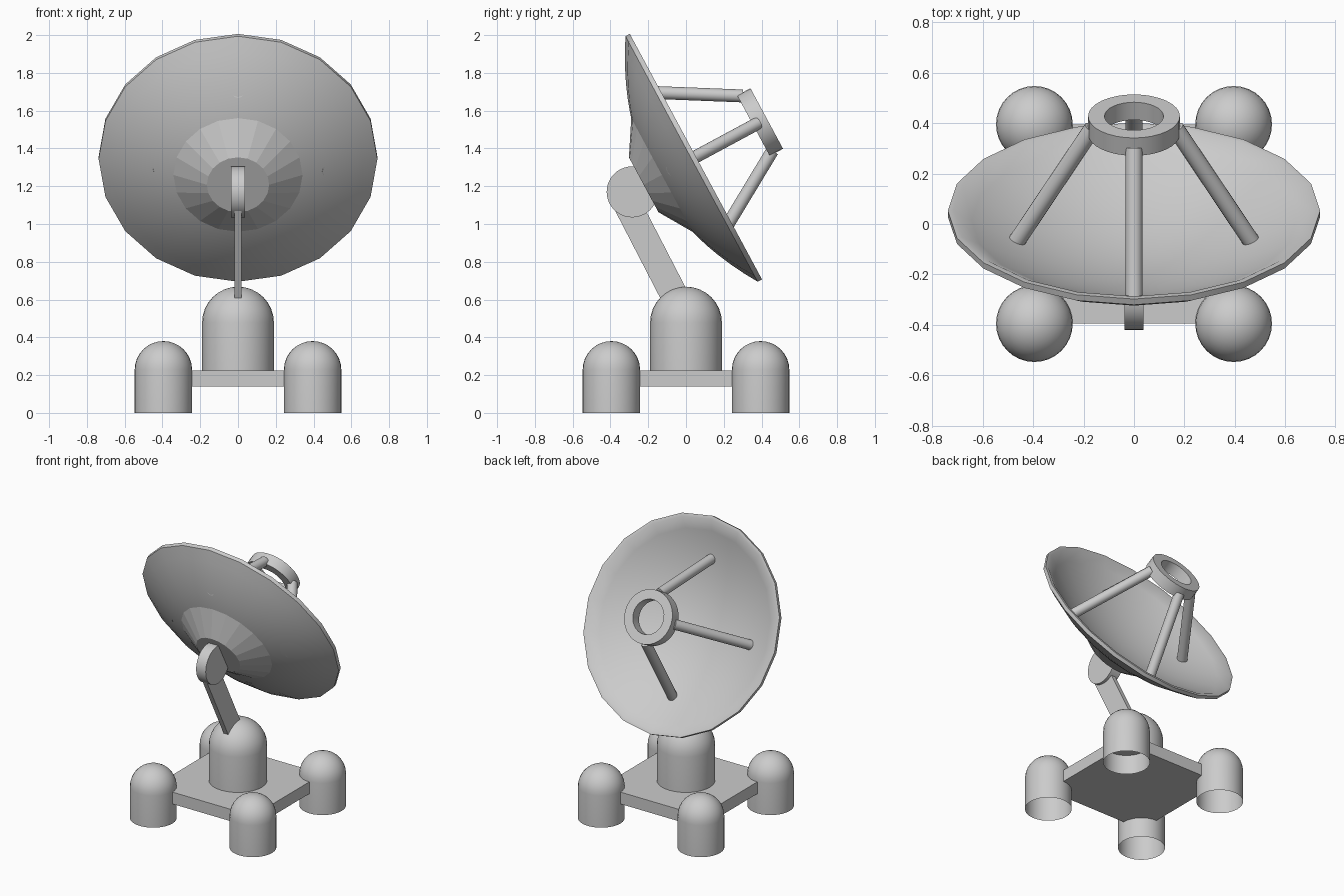
import bpy
from math import sin, cos, pi, radians
from mathutils import Matrix, Vector

if "Cube" in bpy.data.objects:
    bpy.data.objects.remove(bpy.data.objects["Cube"])

# Dish frame: local z is the pointing axis, origin at the rim centre
DISH = Matrix.Translation((0, 0.04, 1.35)) @ Matrix.Rotation(radians(-61.7), 4, 'X')


def make(name, verts, faces, matrix=None, smooth=None):
    mesh = bpy.data.meshes.new(name)
    mesh.from_pydata(verts, [], faces)
    if matrix:
        mesh.transform(matrix)
    obj = bpy.data.objects.new(name, mesh)
    bpy.context.collection.objects.link(obj)
    if smooth:
        bpy.ops.object.select_all(action='DESELECT')
        obj.select_set(True)
        bpy.context.view_layer.objects.active = obj
        bpy.ops.object.shade_smooth_by_angle(angle=radians(smooth))
    return obj


def lathe(name, profile, sides, matrix=None, smooth=None, closed=False):
    """Revolve (radius, height) points, given bottom to top along the outside."""
    verts, rings, faces = [], [], []
    for r, z in profile:
        n = 1 if r == 0 else sides
        rings.append([len(verts) + i for i in range(n)])
        verts += [(r * cos(2 * pi * i / sides), r * sin(2 * pi * i / sides), z) for i in range(n)]
    pairs = list(zip(rings, rings[1:])) + ([(rings[-1], rings[0])] if closed else [])
    for a, b in pairs:
        for i in range(sides):
            j = (i + 1) % sides
            quad = [a[i % len(a)], a[j % len(a)], b[j % len(b)], b[i % len(b)]]
            faces.append(list(dict.fromkeys(quad)))
    return make(name, verts, faces, matrix, smooth)


def box(name, size, matrix):
    x, y, z = (s / 2 for s in size)
    verts = [(a, b, c) for c in (-z, z) for a, b in ((-x, -y), (x, -y), (x, y), (-x, y))]
    faces = [(3, 2, 1, 0), (4, 5, 6, 7)] + [(i, (i + 1) % 4, (i + 1) % 4 + 4, i + 4) for i in range(4)]
    return make(name, verts, faces, matrix)


def domed_post(name, x, y, r, bottom, shoulder):
    dome = [(r * cos(i * pi / 16), shoulder + r * sin(i * pi / 16)) for i in range(8)]
    lathe(name, [(r, bottom)] + dome + [(0, shoulder + r)], 32, Matrix.Translation((x, y, 0)), 40)


def rod(name, start, end, r, matrix, sides=20, smooth=40):
    a, b = matrix @ Vector(start), matrix @ Vector(end)
    m = Matrix.Translation(a) @ (b - a).to_track_quat('Z', 'Y').to_matrix().to_4x4()
    h = (b - a).length
    return lathe(name, [(0, 0), (r, 0), (r, h), (0, h)], sides, m, smooth)


# Base: plate, four domed feet (open below) and the central pedestal
box("base_plate", (0.79, 0.79, 0.085), Matrix.Translation((0, 0, 0.1825)))
for sx, side in ((-1, "left"), (1, "right")):
    for sy, end in ((-1, "front"), (1, "back")):
        domed_post(f"foot_{end}_{side}", sx * 0.395, sy * 0.395, 0.152, 0, 0.228)
domed_post("pedestal", 0, 0, 0.19, 0.2, 0.478)

# Support arm and pivot disc
low, high = Vector((0, -0.03, 0.56)), Vector((0, -0.335, 1.15))
box("support_arm", (0.036, 0.145, (high - low).length),
    Matrix.Translation((low + high) / 2) @ Matrix.Rotation(math_angle := 0.477, 4, 'X'))
rod("pivot_disc", (-0.038, -0.285, 1.17), (0.038, -0.285, 1.17), 0.135, Matrix(), 40)

# Dish: thin bowl with a flat rim, twenty sides
STEPS = 10
outer = [(0.738 * i / STEPS, -0.012 - 0.228 * (1 - (i / STEPS) ** 2)) for i in range(STEPS + 1)]
inner = [(0.715 * i / STEPS, 0.014 - 0.228 * (1 - (i / STEPS) ** 2)) for i in range(STEPS, -1, -1)]
lathe("dish", outer + [(0.738, 0.014)] + inner, 20, DISH, 35)

# Faceted mounting cone behind the dish
lathe("dish_mount", [(0, -0.3), (0.165, -0.3), (0.346, -0.188)], 20, DISH)

# Feed ring and its four struts
lathe("feed_ring", [(0.117, 0.36), (0.182, 0.36), (0.182, 0.44), (0.117, 0.44)], 32, DISH, 40, closed=True)
for i in range(4):
    c, s = cos(i * pi / 2), sin(i * pi / 2)
    rod(f"feed_strut_{i + 1}", (0.475 * c, 0.475 * s, -0.14), (0.165 * c, 0.165 * s, 0.385), 0.034, DISH)
